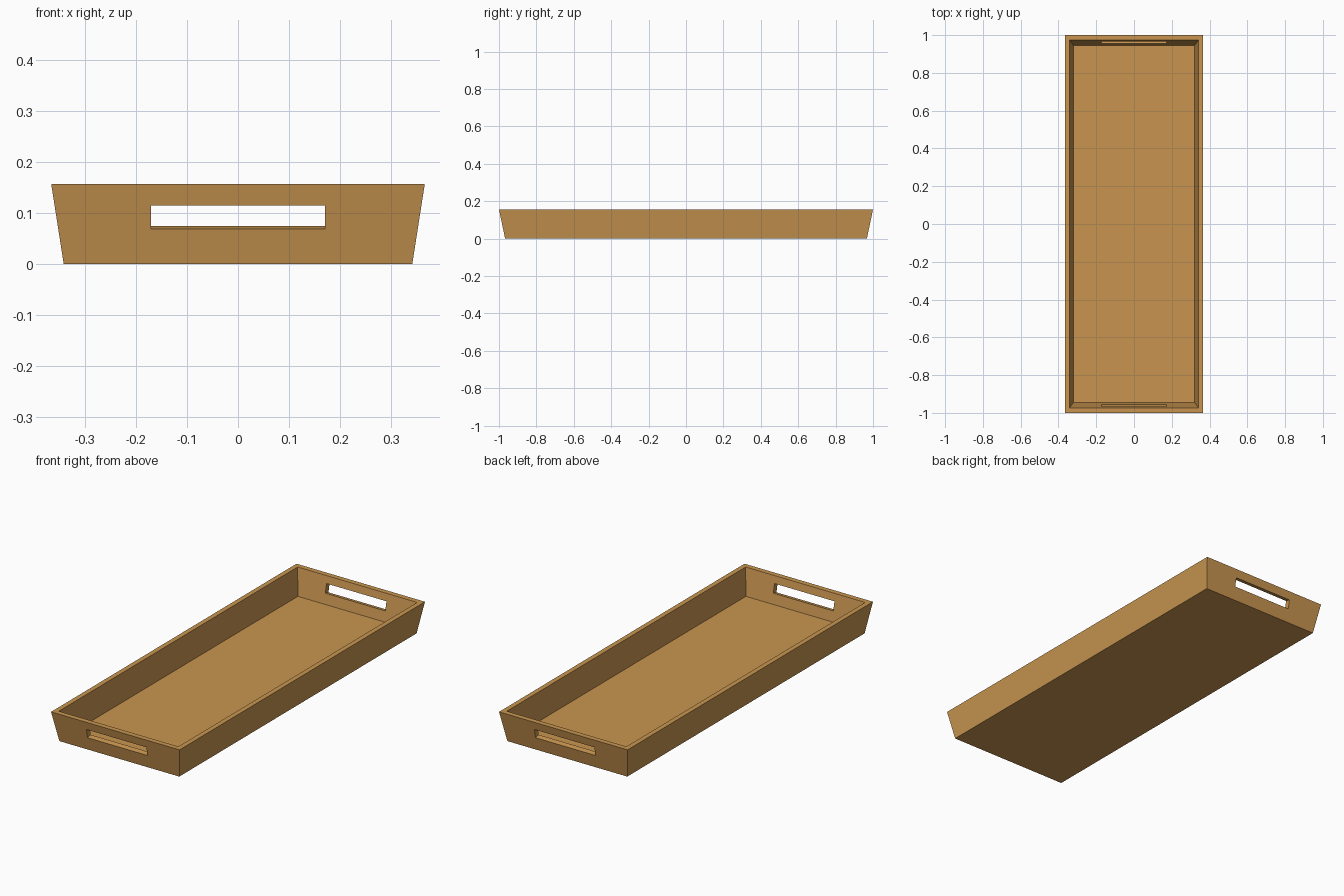
import bpy, bmesh, math

if "Cube" in bpy.data.objects:
    bpy.data.objects.remove(bpy.data.objects["Cube"])

wood = bpy.data.materials.new("warm_wood")
wood.diffuse_color = (0.58, 0.30, 0.08, 1)
wood.use_nodes = True
wood.node_tree.nodes["Principled BSDF"].inputs["Base Color"].default_value = wood.diffuse_color


def new_object(name, bm):
    bmesh.ops.recalc_face_normals(bm, faces=bm.faces)
    mesh = bpy.data.meshes.new(name)
    bm.to_mesh(mesh)
    bm.free()
    mesh.materials.append(wood)
    obj = bpy.data.objects.new(name, mesh)
    bpy.context.collection.objects.link(obj)
    return obj


# Tray body: rectangular rings from the base, up the outside, over the rim, down to the floor
rings = [(0.342, 0.967, 0), (0.3665, 1.0, 0.157),
         (0.341, 0.973, 0.157), (0.32, 0.945, 0.022)]
bm = bmesh.new()
loops = [[bm.verts.new((sx * x, sy * y, z))
          for sx, sy in ((-1, -1), (1, -1), (1, 1), (-1, 1))]
         for x, y, z in rings]
for a, b in zip(loops, loops[1:]):
    for i in range(4):
        j = (i + 1) % 4
        bm.faces.new((a[i], a[j], b[j], b[i]))
bm.faces.new(loops[0])   # underside
bm.faces.new(loops[-1])  # floor
tray = new_object("tray_body", bm)

# Handle slots: cut square to each sloping end wall
tilt = math.atan(0.21)
for side, label in ((-1, "front"), (1, "back")):
    bm = bmesh.new()
    bmesh.ops.create_cube(bm, size=1)
    bmesh.ops.scale(bm, vec=(0.342, 0.1, 0.047), verts=bm.verts)
    cutter = new_object(label + "_handle_cutter", bm)
    cutter.location = (0, side * 0.973, 0.0945)
    cutter.rotation_euler.x = -side * tilt
    cutter.hide_render = True
    bpy.context.view_layer.update()
    mod = tray.modifiers.new(label + "_handle_slot", 'BOOLEAN')
    mod.operation = 'DIFFERENCE'
    mod.solver = 'EXACT'
    mod.object = cutter
    bpy.context.view_layer.objects.active = tray
    bpy.ops.object.modifier_apply(modifier=mod.name)
    bpy.data.objects.remove(cutter)
